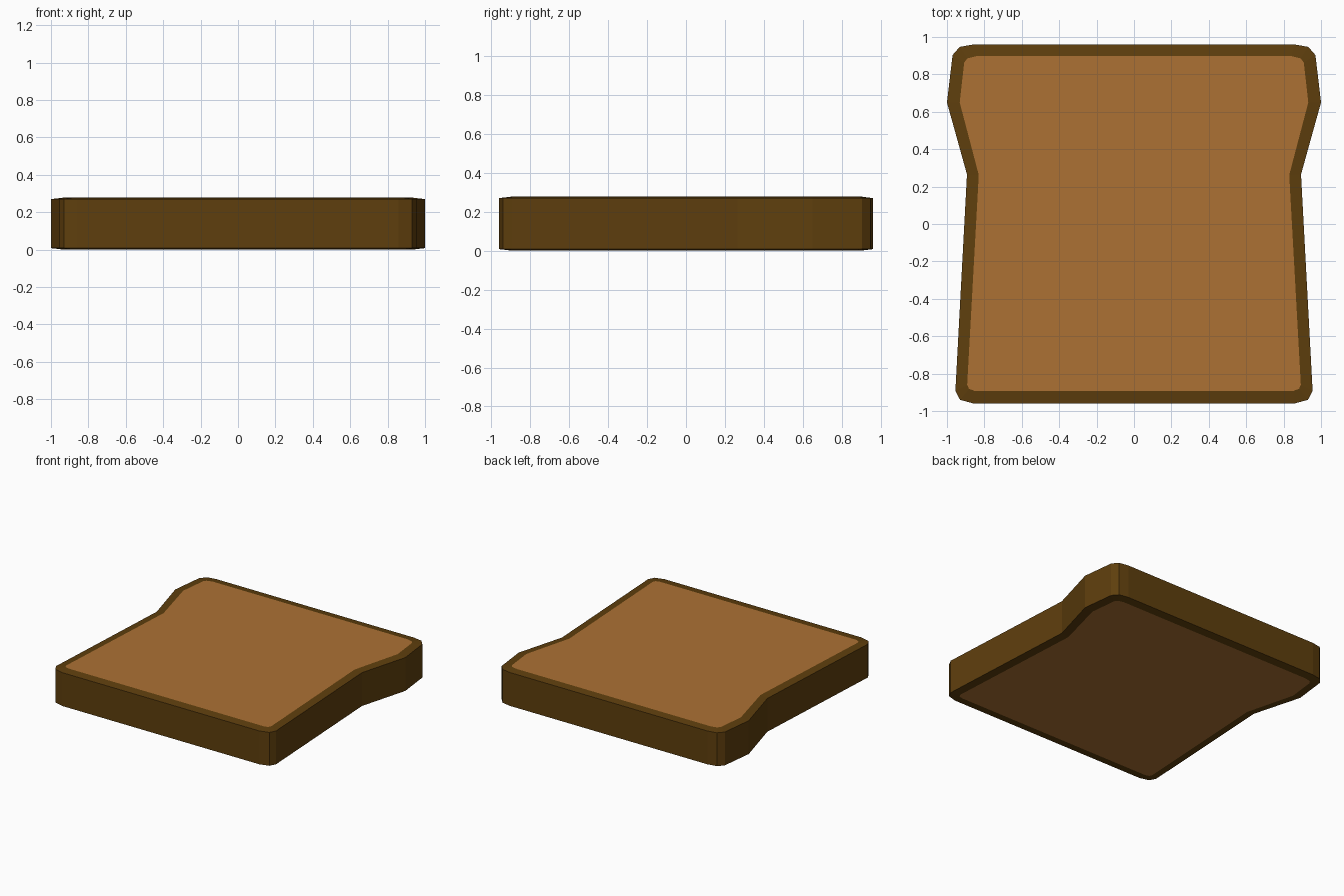
import bpy
import bmesh

if "Cube" in bpy.data.objects:
    bpy.data.objects.remove(bpy.data.objects["Cube"])


def material(name, rgb):
    m = bpy.data.materials.new(name)
    m.diffuse_color = (*rgb, 1.0)
    m.use_nodes = True
    m.node_tree.nodes["Principled BSDF"].inputs["Base Color"].default_value = m.diffuse_color
    return m


def mirrored(half):
    """Close a right-hand half outline by mirroring it across x = 0."""
    return half + [(-x, y) for x, y in reversed(half)]


# Right-hand halves of the slice outline, bottom to top
OUTER = mirrored([(0.857, -0.96), (0.93, -0.94), (0.955, -0.893), (0.893, 0.265),
                  (1.0, 0.65), (0.97, 0.903), (0.932, 0.947), (0.857, 0.96)])
INNER = mirrored([(0.853, -0.892), (0.882, -0.882), (0.892, -0.86), (0.83, 0.262),
                  (0.932, 0.65), (0.908, 0.862), (0.892, 0.885), (0.845, 0.897)])

# Stacked loops: lower crumb edge, crust wall, upper crumb edge
LEVELS = [(INNER, 0.0), (OUTER, 0.008), (OUTER, 0.27), (INNER, 0.278)]

bm = bmesh.new()
rings = [[bm.verts.new((x, y, z)) for x, y in loop] for loop, z in LEVELS]

# Crust: side wall plus gently sloping rims
n = len(OUTER)
for low, high in zip(rings, rings[1:]):
    for i in range(n):
        j = (i + 1) % n
        bm.faces.new((low[i], low[j], high[j], high[i]))

# Crumb: flat faces on both sides of the slice
for ring in (rings[0][::-1], rings[-1]):
    bm.faces.new(ring).material_index = 1

bmesh.ops.recalc_face_normals(bm, faces=bm.faces)
mesh = bpy.data.meshes.new("bread_slice")
bm.to_mesh(mesh)
bm.free()
mesh.materials.append(material("dark crust brown", (0.113, 0.049, 0.004)))
mesh.materials.append(material("toasted crumb", (0.413, 0.165, 0.034)))
bpy.context.collection.objects.link(bpy.data.objects.new("bread_slice", mesh))
